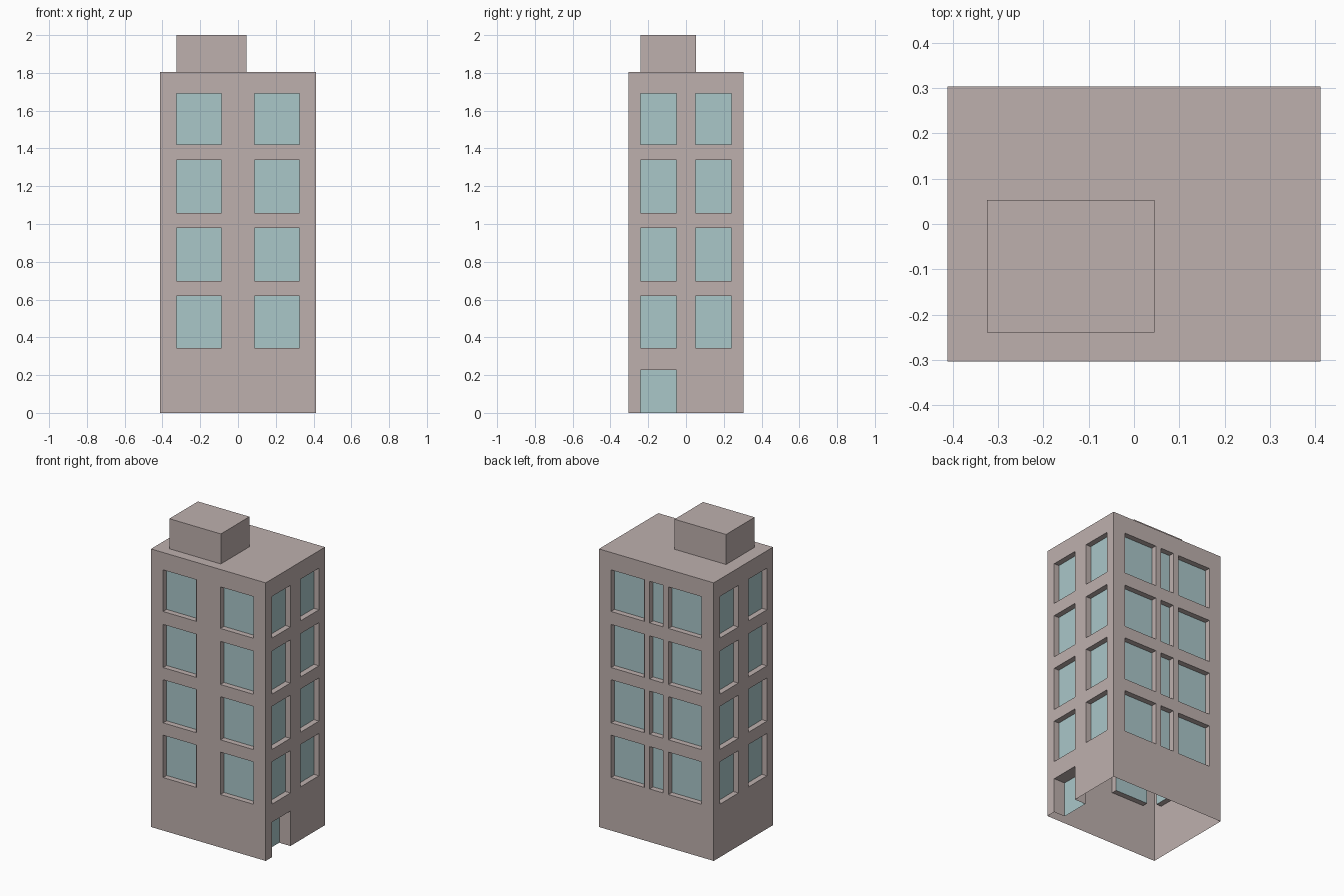
import bpy, bmesh
from mathutils import Vector, Matrix
from math import pi

cube = bpy.data.objects.get("Cube")
if cube:
    bpy.data.objects.remove(cube)


def make_material(name, rgb):
    mat = bpy.data.materials.new(name)
    mat.use_nodes = True
    mat.diffuse_color = (*rgb, 1)
    mat.node_tree.nodes["Principled BSDF"].inputs["Base Color"].default_value = (*rgb, 1)
    return mat


MATERIALS = [make_material("dusty pink plaster", (0.515, 0.434, 0.423)),
             make_material("pale teal glass", (0.402, 0.571, 0.584))]
PLASTER, GLASS = 0, 1

HALF_X, HALF_Y, ROOF_Z, TOP_Z = 0.412, 0.304, 1.805, 2.0
DOOR_TOP = 0.227
WINDOW_DEPTH, DOOR_DEPTH = 0.036, 0.08
FLOORS = [(0.344, 0.619), (0.699, 0.979), (1.058, 1.338), (1.422, 1.692)]
LEVELS = [0, DOOR_TOP] + [z for floor in FLOORS for z in floor] + [ROOF_Z]

# Window columns as spans along each wall
FRONT = [(-0.325, -0.087), (0.087, 0.325)]
BACK = [FRONT[0], (-0.048, 0.048), FRONT[1]]
SIDE = [(-0.242, -0.051), (0.051, 0.242)]


def finish(bm, name):
    bmesh.ops.remove_doubles(bm, verts=bm.verts, dist=1e-5)
    mesh = bpy.data.meshes.new(name)
    bm.to_mesh(mesh)
    bm.free()
    for mat in MATERIALS:
        mesh.materials.append(mat)
    obj = bpy.data.objects.new(name, mesh)
    bpy.context.collection.objects.link(obj)
    return obj


def add_face(bm, points, material=PLASTER):
    face = bm.faces.new([bm.verts.new(p) for p in points])
    face.material_index = material


def add_wall(bm, turn, half_width, distance, columns, door=None):
    """Grid wall facing -y, turned about z, with recessed openings."""
    rot = Matrix.Rotation(turn, 3, 'Z')

    def corners(u0, u1, z0, z1, depth):
        y = depth - distance
        return [rot @ Vector(p) for p in
                ((u0, y, z0), (u1, y, z0), (u1, y, z1), (u0, y, z1))]

    breaks = [-half_width] + [u for span in columns for u in span] + [half_width]
    for u0, u1 in zip(breaks, breaks[1:]):
        for z0, z1 in zip(LEVELS, LEVELS[1:]):
            is_door = z0 == 0 and (u0, u1) == door
            is_window = (u0, u1) in columns and (z0, z1) in FLOORS
            outer = corners(u0, u1, z0, z1, 0)
            if not (is_door or is_window):
                add_face(bm, outer)
                continue
            inner = corners(u0, u1, z0, z1, DOOR_DEPTH if is_door else WINDOW_DEPTH)
            add_face(bm, inner, GLASS)
            # Reveals around the pane; the doorway has no sill
            for i in range(1 if is_door else 0, 4):
                j = (i + 1) % 4
                add_face(bm, (outer[i], outer[j], inner[j], inner[i]))


# Hollow tower shell, open underneath
bm = bmesh.new()
add_wall(bm, 0, HALF_X, HALF_Y, FRONT)
add_wall(bm, pi / 2, HALF_Y, HALF_X, SIDE, door=SIDE[0])
add_wall(bm, pi, HALF_X, HALF_Y, BACK)
add_wall(bm, -pi / 2, HALF_Y, HALF_X, SIDE)
finish(bm, "tower_walls")

# Flat roof
bm = bmesh.new()
add_face(bm, [(sx * HALF_X, sy * HALF_Y, ROOF_Z)
              for sx, sy in ((-1, -1), (1, -1), (1, 1), (-1, 1))])
finish(bm, "roof")

# Rooftop housing, a box without a base
bm = bmesh.new()
x0, x1, y0, y1 = -0.325, 0.045, -0.24, 0.053
bmesh.ops.create_cube(bm, size=1)
bmesh.ops.scale(bm, vec=(x1 - x0, y1 - y0, TOP_Z - ROOF_Z), verts=bm.verts)
bmesh.ops.translate(bm, vec=((x0 + x1) / 2, (y0 + y1) / 2, (ROOF_Z + TOP_Z) / 2), verts=bm.verts)
bmesh.ops.delete(bm, geom=[f for f in bm.faces if f.normal.z < -0.5], context='FACES')
finish(bm, "roof_housing")
